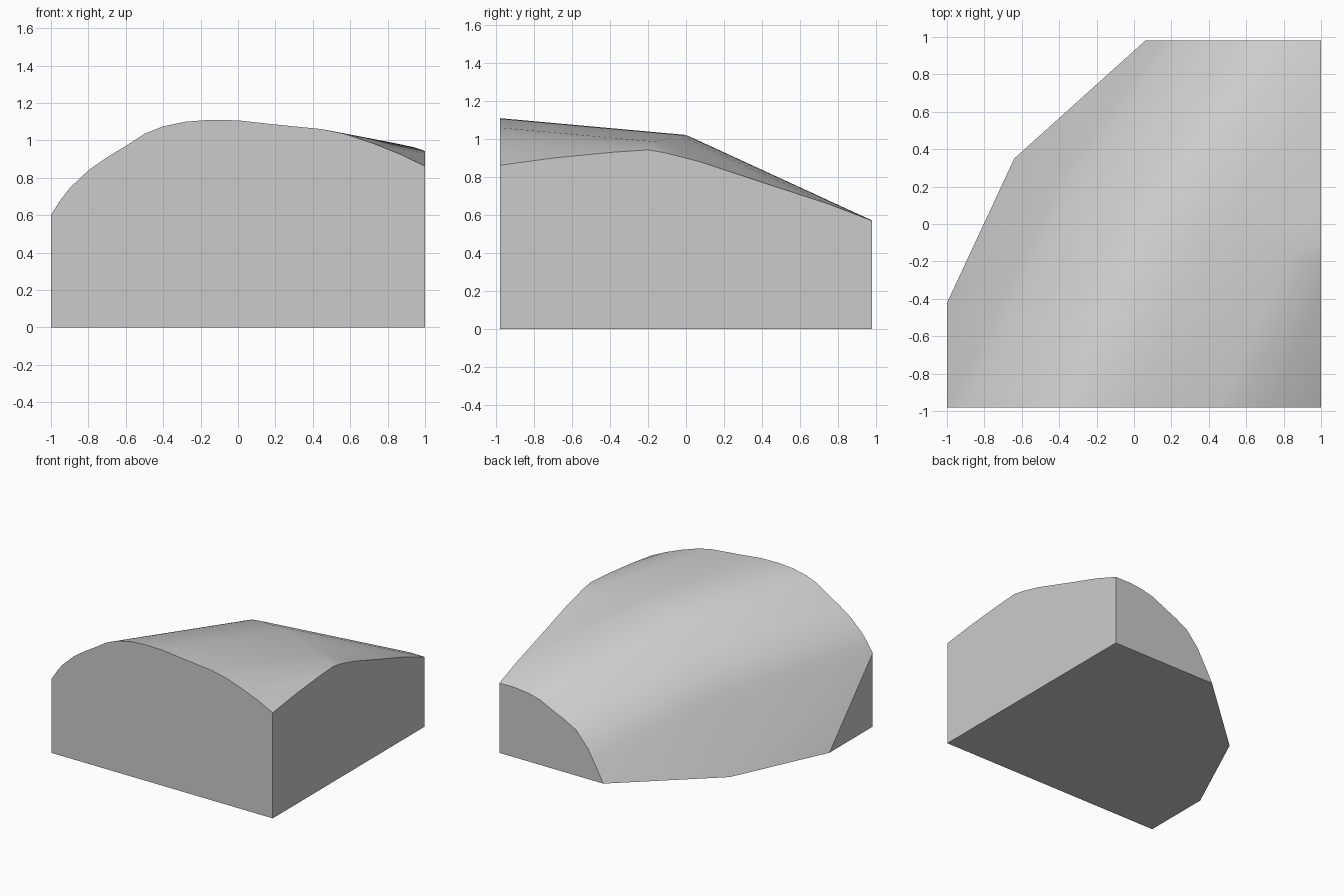
import bpy
import bmesh
import math
from mathutils import Vector

# Remove the default object
cube = bpy.data.objects.get("Cube")
if cube:
    bpy.data.objects.remove(cube, do_unlink=True)

HALF_DEPTH = 0.98

# Front outline (x, z); the first point runs past the side and is trimmed
front_outline = [
    (-1.26, 0), (-1, 0.6), (-0.95, 0.68), (-0.9, 0.745), (-0.8, 0.84),
    (-0.7, 0.91), (-0.6, 0.97), (-0.5, 1.035), (-0.4, 1.075), (-0.28, 1.1),
    (-0.15, 1.11), (0, 1.107), (0.2, 1.085), (0.45, 1.06), (0.57, 1.035),
    (0.72, 0.985), (0.87, 0.925), (1, 0.862),
]
# Foot of the rear outline, where the bank meets the ground
rear_foot = [(0.06, 0), (0.12, 0.11), (0.16, 0.18), (0.2, 0.25)]

front_run = Vector((0.4675, 1, -0.09))   # direction of the front stretch
rear_run = Vector((0.71, 1, -0.46))      # direction of the rear stretch
bend_lines = [(0.094, 0.4), (0.081, 0.28)]  # y = a - b * x in plan


def bend_point(start):
    """Follow the front stretch until it meets the bend."""
    steps = [(a - b * start.x - start.y) / (1 + b * front_run.x)
             for a, b in bend_lines]
    return start + front_run * max(steps)


# Three sections: front, bend and rear
rows = []
for i, (x, z) in enumerate(front_outline):
    front = Vector((x, -HALF_DEPTH, z))
    bend = bend_point(front)
    rear = bend + rear_run * (HALF_DEPTH - bend.y)
    if i == 0:
        bend = Vector((-0.64, 0.35, 0))
    if i < len(rear_foot):
        rear = Vector((rear_foot[i][0], HALF_DEPTH, rear_foot[i][1]))
    rows.append((front, bend, rear))

# Loft the curved top
bm = bmesh.new()
grid = [[bm.verts.new(p) for p in row] for row in rows]
for low, high in zip(grid, grid[1:]):
    for j in range(2):
        bm.faces.new((low[j], high[j], high[j + 1], low[j + 1]))

# Trim both sides
for side in (-1, 1):
    bmesh.ops.bisect_plane(bm, geom=bm.verts[:] + bm.edges[:] + bm.faces[:],
                           plane_co=(side, 0, 0), plane_no=(side, 0, 0),
                           clear_outer=True)

# Drop walls to the ground and close the base
rim = [e for e in bm.edges
       if e.is_boundary and max(v.co.z for v in e.verts) > 0.001]
walls = bmesh.ops.extrude_edge_only(bm, edges=rim)["geom"]
for v in walls:
    if isinstance(v, bmesh.types.BMVert):
        v.co.z = 0
bmesh.ops.remove_doubles(bm, verts=bm.verts[:], dist=0.0005)
bmesh.ops.holes_fill(bm, edges=[e for e in bm.edges if e.is_boundary], sides=0)
bmesh.ops.recalc_face_normals(bm, faces=bm.faces[:])

# Merge the strips of each flat wall
bm.normal_update()
seams = [e for e in bm.edges if len(e.link_faces) == 2
         and all(abs(f.normal.z) < 0.001 for f in e.link_faces)
         and e.calc_face_angle(1) < 0.001]
bmesh.ops.dissolve_edges(bm, edges=seams, use_verts=True)

mesh = bpy.data.meshes.new("curved_block")
bm.to_mesh(mesh)
bm.free()
block = bpy.data.objects.new("curved_block", mesh)
bpy.context.collection.objects.link(block)

# Plain grey
grey = bpy.data.materials.new("light_grey")
grey.use_nodes = True
colour = (0.6, 0.6, 0.6, 1)
grey.diffuse_color = colour
grey.node_tree.nodes["Principled BSDF"].inputs["Base Color"].default_value = colour
mesh.materials.append(grey)

# Smooth top, crisp outer edges
bpy.ops.object.select_all(action="DESELECT")
block.select_set(True)
bpy.context.view_layer.objects.active = block
bpy.ops.object.shade_smooth_by_angle(angle=math.radians(30))
